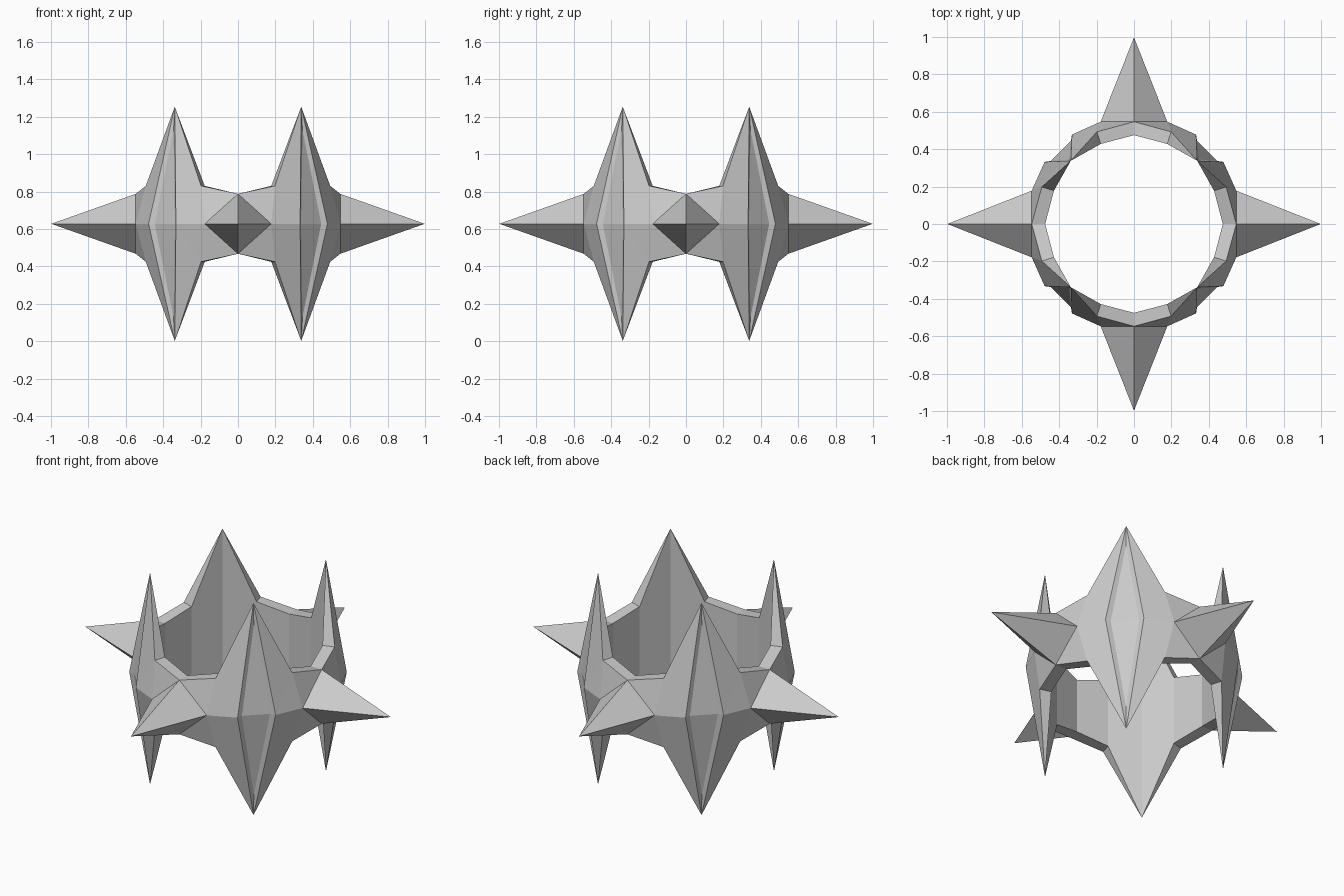
import bpy, bmesh
from mathutils import Vector

if "Cube" in bpy.data.objects:
    bpy.data.objects.remove(bpy.data.objects["Cube"])

CZ = 0.628  # height of the horizontal mirror plane

# Key points of one sixteenth of the ring (x >= 0, y >= x, z >= 0 above the plane)
P = {
    "spike":    (0.0, 0.998, 0.0),     # tip of horizontal spike
    "out_mid":  (0.0, 0.547, 0.16),    # top of spike base
    "corner":   (0.178, 0.547, 0.0),   # side corner of spike base
    "shoulder": (0.198, 0.493, 0.203), # outer rim where the blade starts
    "ridge":    (0.332, 0.478, 0.0),   # blade ridge
    "tip":      (0.338, 0.338, 0.626), # tip of vertical blade
    "groove":   (0.337, 0.445, 0.0),   # foot of groove wall
    "groove_t": (0.345, 0.345, 0.50),  # upper end of groove floor
    "floor":    (0.391, 0.391, 0.0),   # groove centre
    "in_mid":   (0.0, 0.475, 0.16),    # inner rim
    "in_sh":    (0.178, 0.428, 0.203),
    "in_mid0":  (0.0, 0.475, 0.0),     # inner wall at the mirror plane
    "in_sh0":   (0.178, 0.428, 0.0),
    "tip0":     (0.338, 0.338, 0.0),
}
FACES = [
    # horizontal spike
    "spike out_mid corner",
    # outer band and blade flank
    "out_mid shoulder corner", "corner shoulder ridge", "shoulder tip ridge",
    # recessed diamond on the blade
    "tip groove_t groove ridge", "groove_t floor groove",
    # rim
    "out_mid in_mid in_sh shoulder", "shoulder in_sh tip",
    # inner wall
    "in_mid in_mid0 in_sh0 in_sh", "in_sh in_sh0 tip0 tip",
]


def build_ring(name):
    bm = bmesh.new()
    # repeat the wedge by mirroring over x, y, the diagonal and z
    for sx in (1, -1):
        for sy in (1, -1):
            for sz in (1, -1):
                for swap in (False, True):
                    verts = {}
                    for key, (x, y, z) in P.items():
                        if swap:
                            x, y = y, x
                        verts[key] = bm.verts.new(Vector((sx * x, sy * y, CZ + sz * z)))
                    for f in FACES:
                        bm.faces.new([verts[k] for k in f.split()])
    bmesh.ops.remove_doubles(bm, verts=bm.verts[:], dist=0.0005)
    # join coplanar halves, then make normals consistent
    bmesh.ops.dissolve_limit(bm, angle_limit=0.002, verts=bm.verts[:], edges=bm.edges[:])
    bmesh.ops.recalc_face_normals(bm, faces=bm.faces[:])
    mesh = bpy.data.meshes.new(name)
    bm.to_mesh(mesh)
    bm.free()
    obj = bpy.data.objects.new(name, mesh)
    bpy.context.collection.objects.link(obj)
    return obj


build_ring("spiked_ring")
